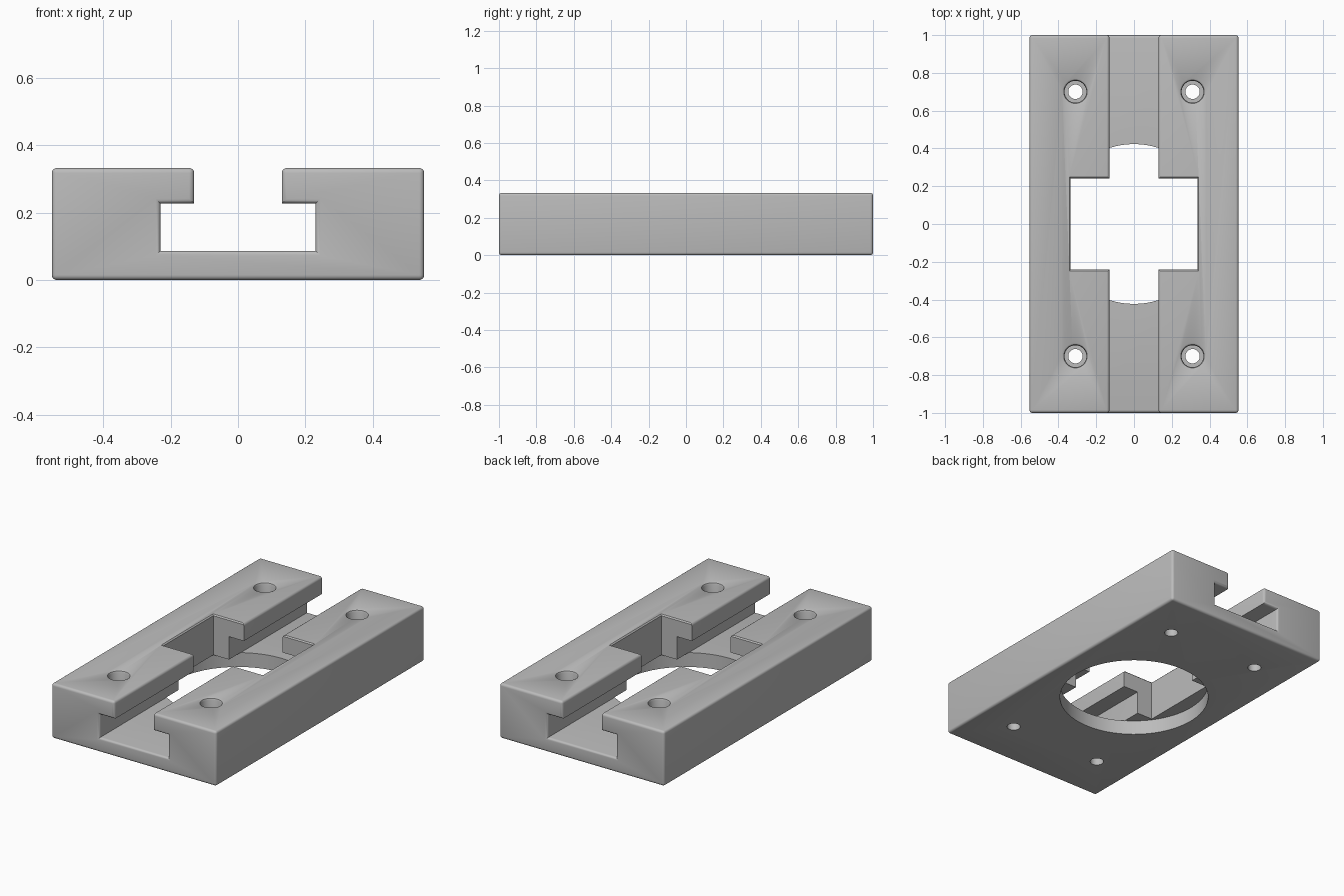
import bpy, bmesh, math

if "Cube" in bpy.data.objects:
    bpy.data.objects.remove(bpy.data.objects["Cube"])

W, L, H = 0.553, 1.0, 0.333            # half width, half length, height
LIP, SLOT = 0.13, 0.23                 # half widths of slot mouth and slot
FLOOR, CEIL = 0.087, 0.227             # slot floor and underside of lips
ROUND = 0.015

grey = bpy.data.materials.new("grey")
grey.use_nodes = True
grey.diffuse_color = (0.5, 0.5, 0.5, 1)
grey.node_tree.nodes["Principled BSDF"].inputs["Base Color"].default_value = (0.5, 0.5, 0.5, 1)


def make_object(name, bm):
    bmesh.ops.recalc_face_normals(bm, faces=bm.faces)
    mesh = bpy.data.meshes.new(name)
    bm.to_mesh(mesh)
    bm.free()
    mesh.materials.append(grey)
    ob = bpy.data.objects.new(name, mesh)
    bpy.context.collection.objects.link(ob)
    return ob


def rings_cutter(name, rings, centre=(0, 0), sides=4):
    """Stack of cross-sections (half x, half y, z): square for 4 sides, else round."""
    bm = bmesh.new()
    loops = []
    for rx, ry, z in rings:
        loop = []
        for i in range(sides):
            a = 2 * math.pi * (i + 0.5) / sides
            k = math.sqrt(2) if sides == 4 else 1
            loop.append(bm.verts.new((centre[0] + k * rx * math.cos(a),
                                      centre[1] + k * ry * math.sin(a), z)))
        loops.append(loop)
    for low, high in zip(loops, loops[1:]):
        for i in range(sides):
            j = (i + 1) % sides
            bm.faces.new((low[i], low[j], high[j], high[i]))
    bm.faces.new(loops[0])
    bm.faces.new(loops[-1])
    ob = make_object(name, bm)
    ob.hide_render = True
    return ob


# Slotted block: C-shaped section drawn along y
half = [(W, 0), (W, H), (LIP, H), (LIP, CEIL), (SLOT, CEIL), (SLOT, FLOOR)]
section = half + [(-x, z) for x, z in reversed(half)]
bm = bmesh.new()
face = bm.faces.new([bm.verts.new((x, -L, z)) for x, z in section])
out = bmesh.ops.extrude_face_region(bm, geom=[face])
bmesh.ops.translate(bm, vec=(0, 2 * L, 0),
                    verts=[v for v in out["geom"] if isinstance(v, bmesh.types.BMVert)])
bmesh.ops.recalc_face_normals(bm, faces=bm.faces)


def is_rounded(edge):
    a, b = (v.co for v in edge.verts)
    lengthwise = abs(a.y - b.y) > L
    return not lengthwise or a.z < 0.01 or a.z > H - 0.01


# Round the outside edges and both slot ends, leave the inner corners sharp
bmesh.ops.bevel(bm, geom=[e for e in bm.edges if is_rounded(e)], offset=ROUND,
                segments=4, profile=0.5, affect='EDGES', clamp_overlap=True)
block = make_object("slotted_block", bm)

# Central window with an eased top rim, and round opening in the base
cutters = [
    rings_cutter("window_cutter", [(0.335, 0.242, 0.04), (0.335, 0.242, H - 0.007),
                                   (0.342, 0.249, H), (0.342, 0.249, H + 0.1)]),
    rings_cutter("base_opening_cutter", [(0.423, 0.423, -0.1), (0.423, 0.423, FLOOR + 0.001)],
                 sides=96),
]

# Four screw holes with counterbores
for sx in (-1, 1):
    for sy in (-1, 1):
        profile = [(0.038, -0.1), (0.038, 0.13), (0.058, 0.13), (0.058, H - 0.014),
                   (0.062, H - 0.005), (0.071, H), (0.071, H + 0.1)]
        cutters.append(rings_cutter("screw_hole_cutter", [(r, r, z) for r, z in profile],
                                    (sx * 0.31, sy * 0.70), 40))

bpy.context.view_layer.objects.active = block
block.select_set(True)
for cutter in cutters:
    mod = block.modifiers.new("cut", 'BOOLEAN')
    mod.operation = 'DIFFERENCE'
    mod.solver = 'EXACT'
    mod.object = cutter
    bpy.ops.object.modifier_apply(modifier=mod.name)
    bpy.data.objects.remove(cutter)

bpy.ops.object.select_all(action='DESELECT')
block.select_set(True)
bpy.ops.object.shade_smooth_by_angle(angle=math.radians(32))
